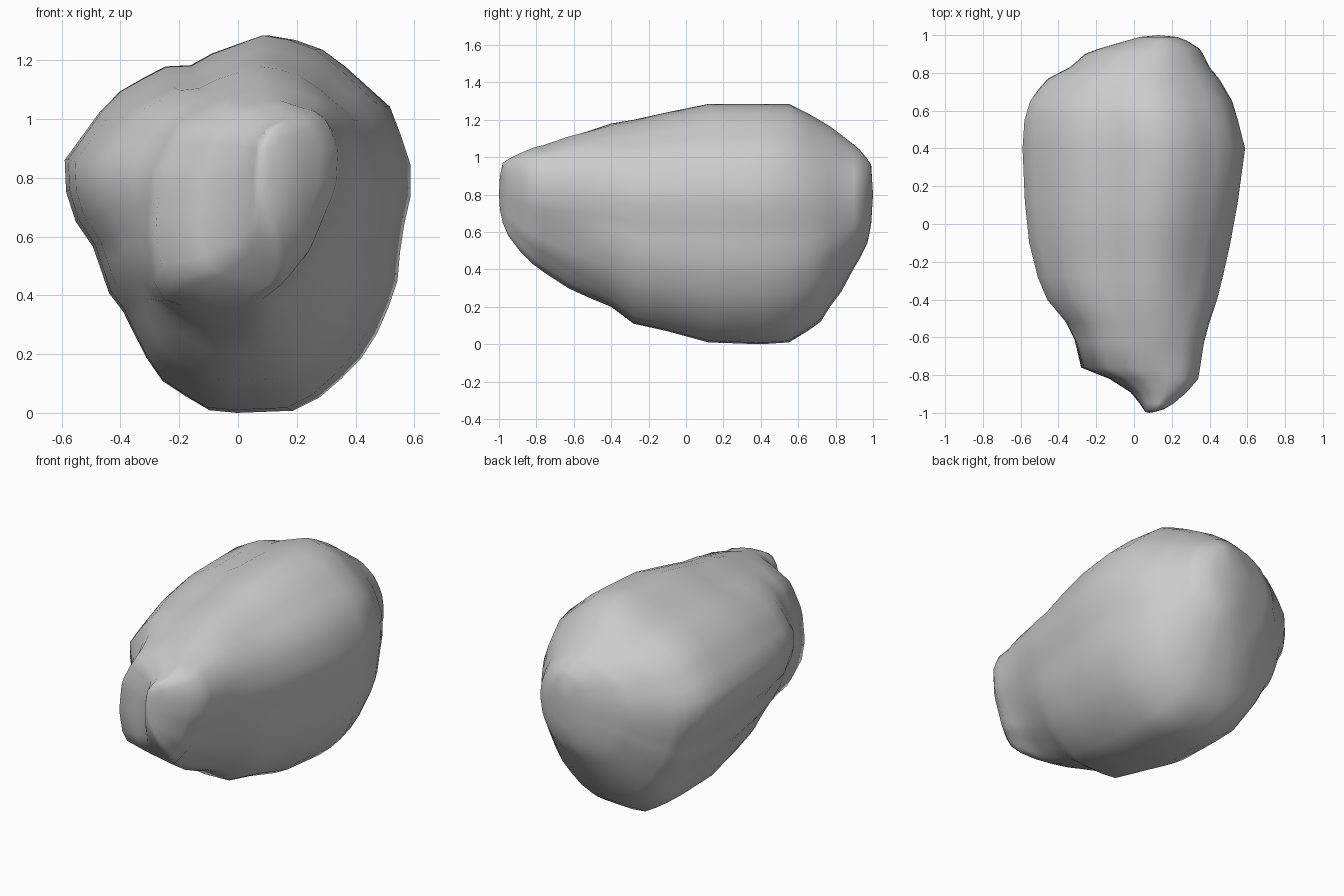
import bpy, bmesh, math
from mathutils import Vector
from mathutils.geometry import intersect_line_line_2d

cube = bpy.data.objects.get("Cube")
if cube:
    bpy.data.objects.remove(cube, do_unlink=True)

SIDES = 40

# Cross-section outlines (x, z), clockwise from the top
BODY = [(.12, 1.285), (.3, 1.22), (.51, 1.03), (.585, .8), (.54, .6), (.525, .43),
        (.46, .28), (.39, .17), (.25, .05), (.18, .02), (-.08, .01), (-.25, .11),
        (-.34, .24), (-.37, .34), (-.42, .37), (-.5, .6), (-.57, .68), (-.59, .85),
        (-.43, 1.07), (-.25, 1.17), (-.16, 1.17), (-.09, 1.21)]
NOSE = [(.12, 1.06), (.28, 1.02), (.35, .9), (.34, .75), (.22, .52), (.08, .38),
        (-.1, .41), (-.27, .45), (-.3, .62), (-.28, .8), (-.2, .95), (-.05, 1.03)]
ROUND = [(math.sin(k * math.tau / 16), math.cos(k * math.tau / 16)) for k in range(16)]

# Stations from front to back: y, x min, x max, z min, z max
STATIONS = [(-.995, .06, .11, .72, .9), (-.98, .05, .16, .65, .97), (-.95, .03, .21, .58, .99),
            (-.89, -.02, .28, .5, 1.02), (-.82, -.13, .34, .43, 1.05), (-.76, -.28, .35, .385, 1.065),
            (-.63, -.31, .37, .3, 1.11), (-.52, -.36, .4, .25, 1.14), (-.4, -.46, .44, .2, 1.18),
            (-.28, -.51, .47, .11, 1.2), (-.1, -.555, .51, .07, 1.24), (.12, -.578, .55, .01, 1.285),
            (.4, -.59, .588, 0, 1.285), (.55, -.58, .55, .01, 1.285), (.65, -.55, .52, .07, 1.235),
            (.72, -.5, .48, .12, 1.195), (.77, -.455, .45, .2, 1.165), (.83, -.34, .4, .28, 1.12),
            (.9, -.26, .365, .41, 1.065), (.93, -.18, .345, .46, 1.04), (.97, -.04, .28, .54, .99),
            (.99, .03, .23, .64, .96)]


def fit(points):
    """Scale points to the unit square."""
    lo = [min(p[i] for p in points) for i in (0, 1)]
    hi = [max(p[i] for p in points) for i in (0, 1)]
    return [Vector([(p[i] - lo[i]) / (hi[i] - lo[i]) for i in (0, 1)]) for p in points]


def resample(outline):
    """Sample an outline at even angles around its middle."""
    pts = fit(outline)
    mid = Vector((.5, .5))
    out = []
    for k in range(SIDES):
        a = math.tau * k / SIDES + .01
        far = mid + 3 * Vector((math.sin(a), math.cos(a)))
        hits = [intersect_line_line_2d(mid, far, p, q) for p, q in zip(pts, pts[1:] + pts[:1])]
        out.append(max((h for h in hits if h), key=lambda h: (h - mid).length))
    return fit(out)


def ease(y, start, end):
    """Smooth step from 0 to 1."""
    t = min(1, max(0, (y - start) / (end - start)))
    return t * t * (3 - 2 * t)


body, nose, back = resample(BODY), resample(NOSE), resample(ROUND)

# Loft the boulder through its stations
bm = bmesh.new()
rings = []
for y, x0, x1, z0, z1 in STATIONS:
    front_mix, back_mix = ease(y, -.72, -.3), .7 * ease(y, .5, .92)
    section = fit([n.lerp(b, front_mix).lerp(r, back_mix) for n, b, r in zip(nose, body, back)])
    rings.append([bm.verts.new((x0 + p.x * (x1 - x0), y, z0 + p.y * (z1 - z0))) for p in section])
for a, b in zip(rings, rings[1:]):
    for k in range(SIDES):
        j = (k + 1) % SIDES
        bm.faces.new((a[k], a[j], b[j], b[k]))

# Close both ends
for ring, tip in ((rings[0], (.08, -1, .8)), (rings[-1], (.13, 1, .8))):
    pole = bm.verts.new(tip)
    for k in range(SIDES):
        bm.faces.new((ring[k], ring[(k + 1) % SIDES], pole))
bmesh.ops.recalc_face_normals(bm, faces=bm.faces)
for f in bm.faces:
    f.smooth = True

mesh = bpy.data.meshes.new("boulder")
bm.to_mesh(mesh)
bm.free()
boulder = bpy.data.objects.new("boulder", mesh)
bpy.context.collection.objects.link(boulder)

# Stone grey
stone = bpy.data.materials.new("stone grey")
stone.use_nodes = True
colour = (.6, .6, .6, 1)
stone.diffuse_color = colour
bsdf = stone.node_tree.nodes["Principled BSDF"]
bsdf.inputs["Base Color"].default_value = colour
bsdf.inputs["Roughness"].default_value = .9
mesh.materials.append(stone)
